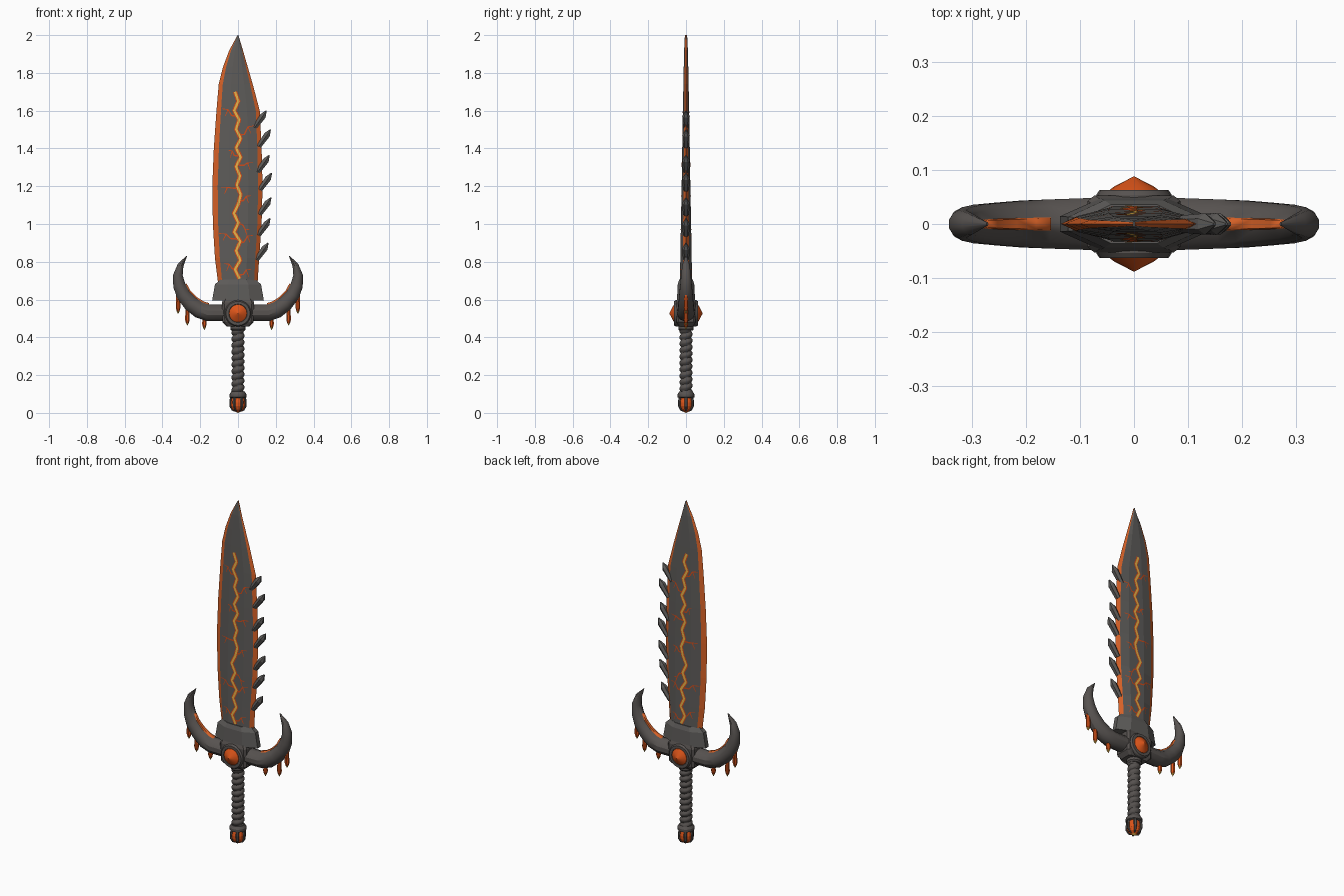
import bpy, bmesh, math
from mathutils import Matrix, Vector

if "Cube" in bpy.data.objects:
    bpy.data.objects.remove(bpy.data.objects["Cube"])


def material(name, rgb):
    m = bpy.data.materials.new(name)
    m.diffuse_color = (*rgb, 1)
    m.use_nodes = True
    m.node_tree.nodes["Principled BSDF"].inputs["Base Color"].default_value = m.diffuse_color
    return m


STEEL = material("blade steel", (0.11, 0.105, 0.10))
IRON = material("dark iron", (0.095, 0.085, 0.08))
EDGE = material("edge orange", (0.68, 0.12, 0.02))
GEM = material("gem orange", (0.72, 0.09, 0.01))
CRACK = material("crack red", (0.62, 0.07, 0.01))
YELLOW = material("molten yellow", (0.85, 0.48, 0.07))


def build(name, verts, faces, mats, rule=None, smooth=30, solid=True):
    """Mesh object; rule(face index) picks the material slot."""
    me = bpy.data.meshes.new(name)
    me.from_pydata([tuple(v) for v in verts], [], faces)
    for m in mats:
        me.materials.append(m)
    if rule:
        for p in me.polygons:
            p.material_index = rule(p.index)
    if solid:
        bm = bmesh.new()
        bm.from_mesh(me)
        bmesh.ops.recalc_face_normals(bm, faces=bm.faces)
        bm.to_mesh(me)
        bm.free()
    if smooth:
        me.shade_smooth()
        me.set_sharp_from_angle(angle=math.radians(smooth))
    ob = bpy.data.objects.new(name, me)
    bpy.context.collection.objects.link(ob)
    return ob


def loft(name, rings, mats, rule=None, smooth=30):
    """Skin closed rings of equal size and cap both ends."""
    n = len(rings[0])
    verts = [v for r in rings for v in r]
    faces = [(i * n + j, i * n + (j + 1) % n, (i + 1) * n + (j + 1) % n, (i + 1) * n + j)
             for i in range(len(rings) - 1) for j in range(n)]
    faces += [tuple(range(n)), tuple(range(len(verts) - n, len(verts)))]
    return build(name, verts, faces, mats, rule, smooth)


def tube(name, path, radii, sides, mats, rule=None, smooth=30):
    """Sweep an ellipse along a path in the xz plane."""
    rings = []
    for i, (x, z) in enumerate(path):
        a, b = path[max(i - 1, 0)], path[min(i + 1, len(path) - 1)]
        t = Vector((b[0] - a[0], b[1] - a[1])).normalized()
        rn, ry = radii[i]
        ang = [(j + 0.5) * math.tau / sides for j in range(sides)]
        rings.append([(x - t.y * rn * math.cos(q), ry * math.sin(q), z + t.x * rn * math.cos(q))
                      for q in ang])
    return loft(name, rings, mats, rule, smooth)


def lathe(name, profile, sides, mats, matrix=Matrix(), rule=None, smooth=30):
    rings = [[matrix @ Vector((r * math.cos(j * math.tau / sides),
                               r * math.sin(j * math.tau / sides), z)) for j in range(sides)]
             for r, z in profile]
    return loft(name, rings, mats, rule, smooth)


def mirror_x(ob):
    ob.modifiers.new("mirror", 'MIRROR')


# Blade stations: height, left edge, right edge, half thickness
STATIONS = [(0.66, .102, .102, .033), (0.82, .122, .112, .030), (1.0, .133, .125, .027),
            (1.2, .136, .130, .023), (1.4, .128, .125, .020), (1.6, .114, .115, .016),
            (1.74, .102, .078, .014), (1.83, .080, .052, .012), (1.92, .046, .026, .010),
            (2.0, .002, .002, .006)]


def section(l, r, t):
    """Half outline of the blade from left edge to right edge."""
    return [(-l, 0), (-l * .79, t * .55), (-l * .36, t), (r * .42, t), (r * .82, t * .55), (r, 0)]


def blade_ring(z, l, r, t):
    half = section(l, r, t)
    return [(x, -y, z) for x, y in half] + [(x, y, z) for x, y in half[-2:0:-1]]


loft("blade", [blade_ring(*s) for s in STATIONS], [STEEL, EDGE],
     lambda i: int(i < 90 and i % 10 in (0, 4, 5, 9)), smooth=0)


def surface(x, z):
    """Half thickness of the blade at a point on its face."""
    for a, b in zip(STATIONS, STATIONS[1:]):
        if a[0] <= z <= b[0]:
            f = (z - a[0]) / (b[0] - a[0])
            half = section(*[p + (q - p) * f for p, q in zip(a[1:], b[1:])])
            for (x0, y0), (x1, y1) in zip(half, half[1:]):
                if x0 <= x <= x1:
                    return y0 + (y1 - y0) * (x - x0) / (x1 - x0)
    return 0


def ribbon(name, pts, width, lift, mat, taper=False):
    """Thin painted strip hugging both blade faces."""
    fine = []
    for a, b in zip(pts, pts[1:]):
        fine += [Vector(a).lerp(Vector(b), k / 4) for k in range(4)]
    fine.append(Vector(pts[-1]))
    verts, faces, n = [], [], len(fine)
    for side in (-1, 1):
        base = len(verts)
        for i, p in enumerate(fine):
            t = (fine[min(i + 1, n - 1)] - fine[max(i - 1, 0)]).normalized()
            w = width / 2 * (1 - .7 * i / n if taper else 1)
            for s in (-1, 1):
                x, z = p.x - t.y * w * s, p.y + t.x * w * s
                verts.append((x, side * (surface(x, z) + lift), z))
        for i in range(n - 1):
            q = [base + 2 * i + k for k in (0, 1, 3, 2)]
            # Keep the strips facing outwards
            nrm = (Vector(verts[q[1]]) - Vector(verts[q[0]])).cross(
                Vector(verts[q[3]]) - Vector(verts[q[0]]))
            faces.append(tuple(q if nrm.y * side > 0 else q[::-1]))
    build(name, verts, faces, [mat], smooth=0, solid=False)


# Glowing central crack
zig = [-16, 2, -20, 6, -10, 14, -10, 14, -10, 10, -6, 14, 2, -22, 2, -20, 12, -10, 12, -16, 8]
main = [(x / 1000, 1.70 - i * 0.0495) for i, x in enumerate(zig)]
ribbon("main_crack_rim", main, .022, .0012, CRACK)
ribbon("main_crack_core", main, .012, .0025, YELLOW)

# Side cracks: start height, reach in x, rise
for z, dx, dz in [(1.57, -.085, .04), (1.47, .085, .05), (1.36, -.05, .03), (1.31, .08, .015),
                  (1.19, -.09, .005), (1.12, .07, .03), (1.00, .06, -.03), (.92, -.10, .03),
                  (.90, .08, .04), (.76, -.075, .03), (.73, .07, .03)]:
    p1, p2 = (dx * .4, z + dz * .1), (dx * .62, z + dz * .9)
    ribbon("side_crack", [(0, z), p1, p2, (dx, z + dz)], .009, .0015, CRACK, True)
    ribbon("side_crack_fork", [p2, (dx * .8, z + dz * .9 - .035)], .006, .0015, CRACK, True)

# Saw teeth on the right edge: tip position
for x, z in [(.150, 1.60), (.172, 1.50), (.166, 1.365), (.178, 1.27), (.175, 1.14),
             (.170, 1.03), (.160, .90)]:
    tube("saw_tooth", [(x - .062, z - .09), (x - .018, z - .028), (x, z)],
         [(.014, .016), (.019, .020), (.003, .003)], 6, [STEEL], smooth=0)


# Blade collar
def collar_ring(z, w, d):
    return [(-w, -d * .3, z), (-w * .45, -d, z), (w * .45, -d, z), (w, -d * .3, z),
            (w, d * .3, z), (w * .45, d, z), (-w * .45, d, z), (-w, d * .3, z)]


loft("blade_collar", [collar_ring(.595, .137, .048), collar_ring(.68, .122, .044),
                      collar_ring(.705, .095, .036)], [STEEL], smooth=0)

# Guard horns with molten inner strip
path = [(0, .53), (.08, .53), (.16, .53), (.205, .545), (.25, .578), (.29, .625), (.311, .675),
        (.318, .73), (.304, .782), (.272, .83)]
radii = [(.044, .050), (.045, .050), (.046, .047), (.045, .045), (.042, .041), (.038, .037),
         (.034, .032), (.026, .027), (.017, .020), (.002, .003)]
horn = tube("guard_horn", path, radii, 12, [IRON, EDGE],
            lambda i: int(i < 108 and i % 12 == 11 and 2 <= i // 12 <= 5))
bm = bmesh.new()
bm.from_mesh(horn.data)
bmesh.ops.inset_region(bm, faces=[f for f in bm.faces if f.material_index == 1],
                       thickness=.002, depth=.007)
bm.to_mesh(horn.data)
bm.free()
mirror_x(horn)

# Molten drips under the horns: x, top, bottom
for x, top, low in [(.178, .51, .44), (.268, .58, .462), (.317, .66, .525)]:
    mirror_x(tube("molten_drip", [(x, top), (x, low + .03), (x, low + .015), (x, low)],
                  [(.010, .010), (.013, .013), (.009, .009), (.001, .001)], 8, [GEM, YELLOW],
                  lambda i: int(16 <= i < 24)))

# Guard block with round bosses and pointed gems
loft("guard_block", [[(x * w, y * w * .62, z) for x, y in
                      ((-1, -.8), (-.85, -1), (.85, -1), (1, -.8),
                       (1, .8), (.85, 1), (-.85, 1), (-1, .8))]
                     for z, w in ((.458, .060), (.48, .082), (.585, .086), (.605, .075))],
     [IRON], smooth=0)
for s in (-1, 1):
    m = Matrix.Translation((0, 0, .527)) @ Matrix.Rotation(-s * math.pi / 2, 4, 'X')
    lathe("gem_setting", [(.070, .03), (.070, .054), (.064, .063), (.049, .063), (.047, .058)],
          20, [IRON], m)
    lathe("guard_gem", [(.047, .05), (.047, .062), (.036, .070), (.001, .088)], 16, [GEM], m,
          smooth=15)

# Spiral wrapped grip
rings = []
for i in range(101):
    z = .09 + .37 * i / 100
    ring = []
    for j in range(16):
        a = j * math.tau / 16
        r = .0265 + .0085 * abs(math.cos(math.pi * z / .034 - a / 2))
        ring.append((r * math.cos(a), r * math.sin(a), z))
    rings.append(ring)
loft("wrapped_grip", rings, [IRON], smooth=40)
lathe("grip_top_ring", [(.034, .435), (.041, .443), (.041, .458), (.036, .466)], 16, [IRON])

# Pommel: ring, gem and claws
lathe("pommel_ring", [(.034, .078), (.045, .083), (.045, .098), (.036, .112)], 16, [IRON])
lathe("pommel_gem", [(.001, 0), (.014, .006), (.030, .018), (.038, .036), (.039, .055),
                     (.033, .08)], 12, [GEM, YELLOW], rule=lambda i: int(i < 12), smooth=0)
for k in range(6):
    claw = tube("pommel_claw", [(.036, .085), (.041, .06), (.040, .035), (.030, .016), (.017, .008)],
                [(.006, .008), (.006, .009), (.006, .008), (.005, .006), (.002, .002)], 6, [IRON],
                smooth=0)
    claw.data.transform(Matrix.Rotation(math.radians(60 * k), 4, 'Z'))
